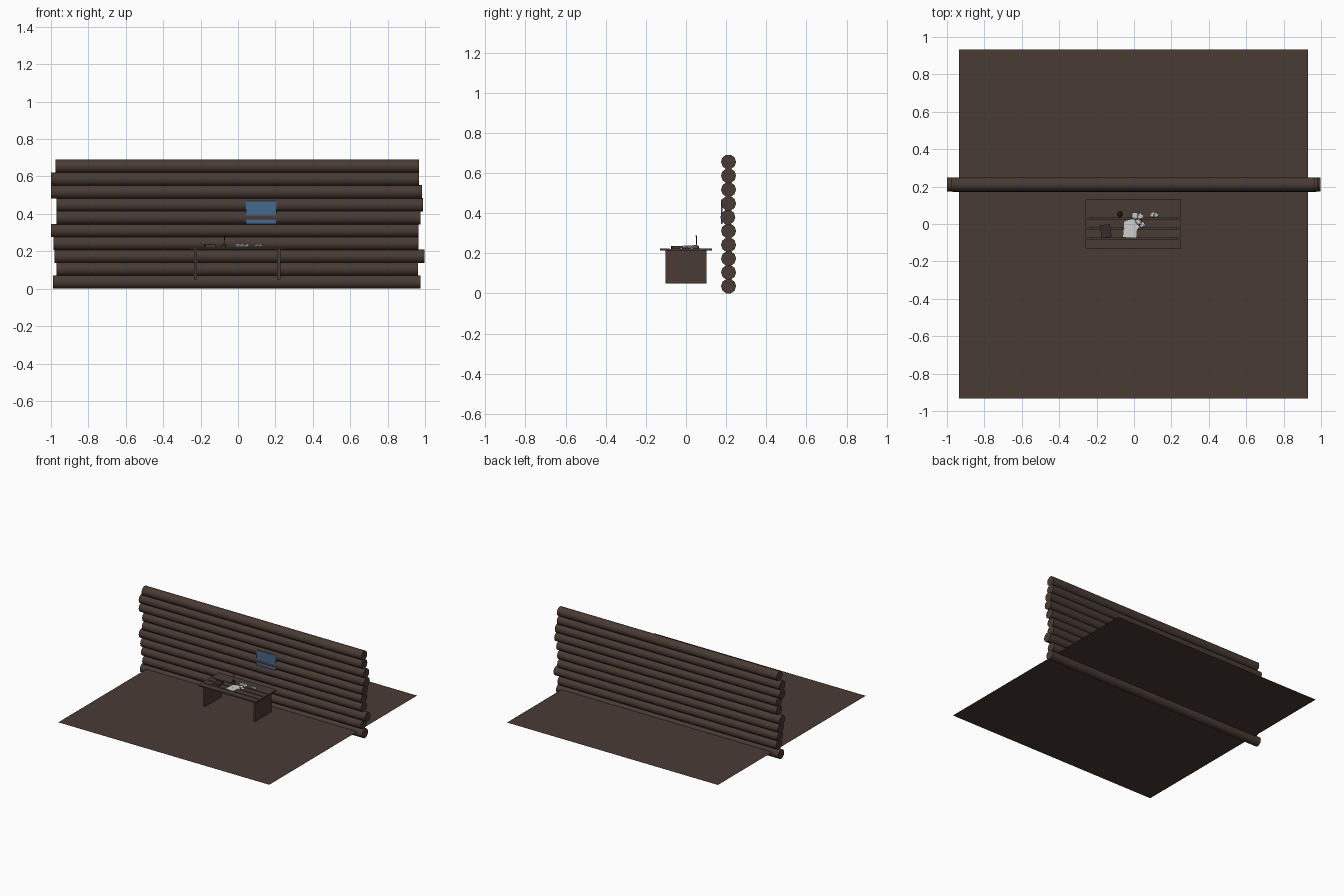
import bpy, bmesh, math, random
from mathutils import Matrix, Vector

if "Cube" in bpy.data.objects:
    bpy.data.objects.remove(bpy.data.objects["Cube"])

random.seed(4)


def material(name, rgb):
    m = bpy.data.materials.new(name)
    m.diffuse_color = (*rgb, 1)
    m.use_nodes = True
    m.node_tree.nodes["Principled BSDF"].inputs["Base Color"].default_value = m.diffuse_color
    return m


BROWN = material("brown wood", (0.066, 0.043, 0.034))
DARK = material("dark leather", (0.035, 0.025, 0.02))
BLUE = material("window blue", (0.06, 0.14, 0.26))
WHITE = material("paper white", (0.62, 0.62, 0.62))
BLACK = material("ink black", (0.02, 0.02, 0.02))


def finish(name, bm, mat, smooth=False):
    me = bpy.data.meshes.new(name)
    bm.to_mesh(me)
    bm.free()
    me.materials.append(mat)
    ob = bpy.data.objects.new(name, me)
    bpy.context.collection.objects.link(ob)
    if smooth:
        bpy.ops.object.select_all(action='DESELECT')
        ob.select_set(True)
        bpy.context.view_layer.objects.active = ob
        bpy.ops.object.shade_smooth_by_angle(angle=math.radians(50))
    return ob


def box(name, x, y, z, mat, turn=0):
    """Box from (min, max) ranges, turned about its own centre."""
    bm = bmesh.new()
    size = [r[1] - r[0] for r in (x, y, z)]
    mid = Vector([(r[0] + r[1]) / 2 for r in (x, y, z)])
    bmesh.ops.create_cube(bm, size=1, matrix=Matrix.Translation(mid)
                          @ Matrix.Rotation(turn, 4, 'Z') @ Matrix.Diagonal((*size, 1)))
    return finish(name, bm, mat)


def rod(name, a, b, r1, r2, sides, mat):
    """Tapered cylinder from point a to point b."""
    a, b = Vector(a), Vector(b)
    bm = bmesh.new()
    bmesh.ops.create_cone(bm, cap_ends=True, segments=sides, radius1=r1, radius2=r2,
                          depth=(b - a).length,
                          matrix=Matrix.Translation((a + b) / 2)
                          @ (b - a).to_track_quat('Z', 'Y').to_matrix().to_4x4()
                          @ Matrix.Rotation(math.pi / sides, 4, 'Z'))
    return finish(name, bm, mat, True)


# Floor sheet
bm = bmesh.new()
bmesh.ops.create_grid(bm, x_segments=1, y_segments=1, size=0.932,
                      matrix=Matrix.Translation((-0.003, 0, 0.05)))
finish("floor", bm, BROWN)

# Wall of stacked logs with uneven ends
ends = [(-0.99, 0.975), (-0.97, 0.962), (-0.98, 0.997), (-0.987, 0.965), (-1.0, 0.965),
        (-0.97, 0.975), (-0.97, 0.99), (-1.0, 0.985), (-1.0, 0.968), (-0.975, 0.967)]
for i, (x0, x1) in enumerate(ends):
    z = 0.036 + i * 0.0688
    y = 0.2085 if i == 5 else 0.212
    rod(f"wall_log_{i + 1}", (x0, y, z), (x1, y, z), 0.0375, 0.0375, 10, BROWN)

# Window pane set into the log faces
box("window_pane", (0.043, 0.207), (0.1745, 0.182), (0.347, 0.468), BLUE)

# Table: planks with thin gaps, end battens and two panel legs
cuts = [-0.13, -0.078, -0.024, 0.029, 0.13]
for i in range(4):
    box(f"table_plank_{i + 1}", (-0.26, 0.25),
        (cuts[i] + (0.003 if i else 0), cuts[i + 1] - (0.003 if i < 3 else 0)),
        (0.213, 0.223), BROWN)
for side, x in (("left", -0.227), ("right", 0.217)):
    box(f"table_leg_{side}", (x - 0.009, x + 0.009), (-0.103, 0.103), (0.05, 0.2145), BROWN)
    edge = x + (-0.027 if side == "left" else 0.027)
    box(f"table_batten_{side}", (edge - 0.006, edge + 0.006), (-0.13, 0.13),
        (0.2135, 0.2225), BROWN)

# Closed book
box("book", (-0.178, -0.124), (-0.073, -0.003), (0.223, 0.234), BROWN, 0.12)
box("book_cover", (-0.177, -0.125), (-0.072, -0.004), (0.234, 0.236), DARK, 0.12)

# Ink pot with a quill
rod("ink_pot", (-0.075, 0.053, 0.223), (-0.075, 0.053, 0.238), 0.015, 0.009, 10, BLACK)
rod("quill", (-0.075, 0.053, 0.236), (-0.071, 0.051, 0.288), 0.0015, 0.003, 6, DARK)

# Loose paper sheets
sheets = [(-0.02, -0.03, 0.07, 0.085, -0.08), (-0.012, 0.0, 0.05, 0.05, 0.3),
          (0.005, -0.012, 0.035, 0.04, 0.6)]
for i, (x, y, w, d, turn) in enumerate(sheets):
    box(f"paper_sheet_{i + 1}", (x - w / 2, x + w / 2), (y - d / 2, y + d / 2),
        (0.223, 0.2245 + i * 0.001), WHITE, turn)

# Crumpled paper balls
balls = [(0.005, 0.045, 0.02), (0.035, 0.042, 0.019), (0.024, 0.012, 0.017),
         (0.045, -0.005, 0.015), (0.098, 0.048, 0.014), (0.12, 0.047, 0.014)]
for i, (x, y, r) in enumerate(balls):
    bm = bmesh.new()
    bmesh.ops.create_icosphere(bm, subdivisions=2, radius=r)
    for v in bm.verts:
        v.co *= random.uniform(0.75, 1.12)
        v.co.z = max(v.co.z * 0.55, -0.008)
        v.co += Vector((x, y, 0.231))
    finish(f"crumpled_paper_{i + 1}", bm, WHITE)
